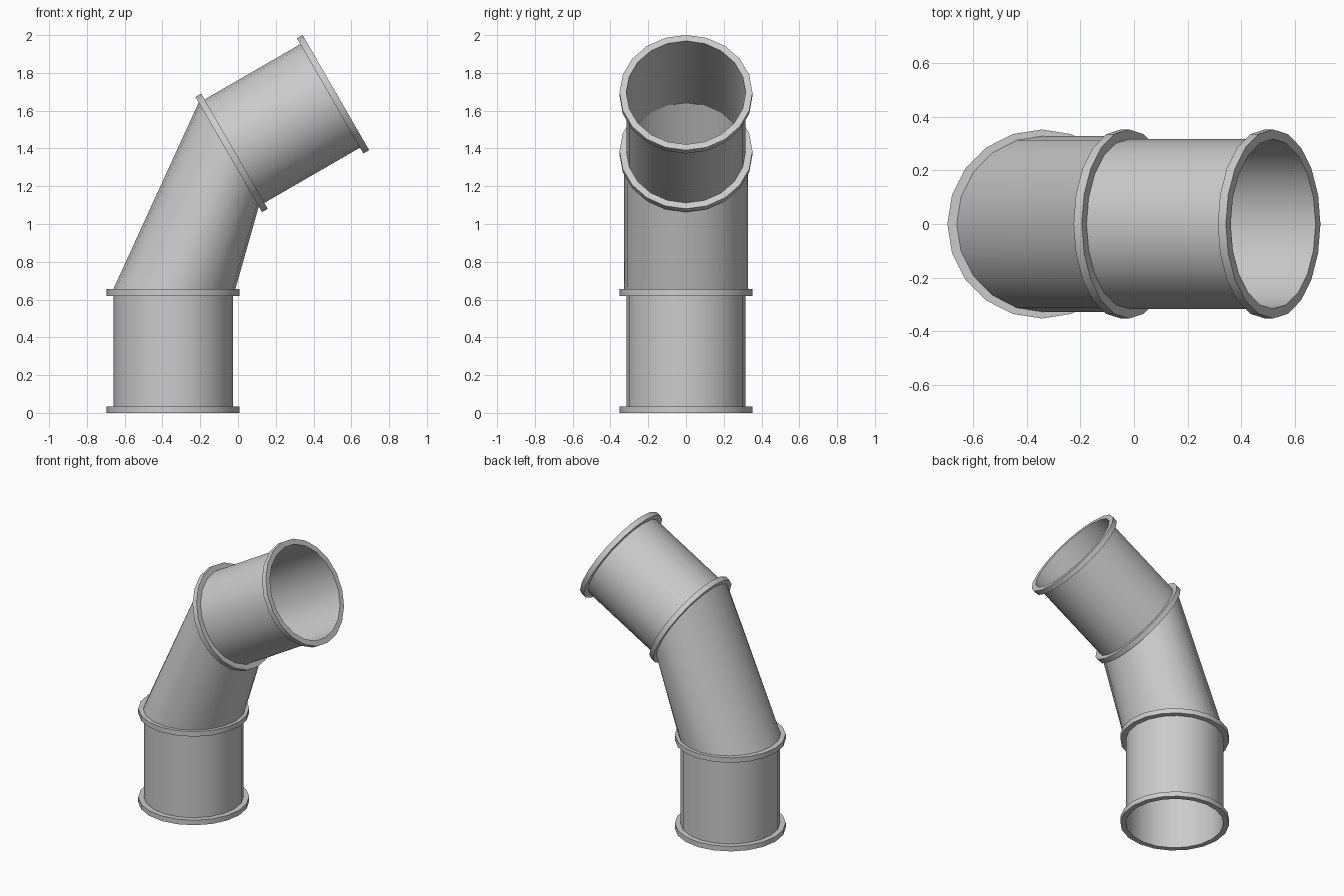
import bpy, bmesh, math
from mathutils import Matrix, Vector

if "Cube" in bpy.data.objects:
    bpy.data.objects.remove(bpy.data.objects["Cube"])

SIDES = 20
PIPE_R, FLANGE_R, FLANGE_T, LENGTH = 0.316, 0.352, 0.035, 0.655
LOWER = Matrix.Translation((-0.343, 0, 0))
UPPER = Matrix.Translation((-0.049, 0, 1.368)) @ Matrix.Rotation(math.radians(60), 4, 'Y')


def ring(rx, ry, z, matrix):
    pts = []
    for i in range(SIDES):
        a = 2 * math.pi * i / SIDES
        pts.append(matrix @ Vector((rx * math.cos(a), ry * math.sin(a), z)))
    return pts


def loft(name, rings, closed=False):
    bm = bmesh.new()
    loops = [[bm.verts.new(p) for p in r] for r in rings]
    pairs = list(zip(loops, loops[1:]))
    if closed:
        pairs.append((loops[-1], loops[0]))
    for a, b in pairs:
        for i in range(SIDES):
            j = (i + 1) % SIDES
            bm.faces.new((a[i], a[j], b[j], b[i]))
    mesh = bpy.data.meshes.new(name)
    bm.to_mesh(mesh)
    bm.free()
    obj = bpy.data.objects.new(name, mesh)
    bpy.context.collection.objects.link(obj)
    bpy.ops.object.select_all(action='DESELECT')
    obj.select_set(True)
    bpy.context.view_layer.objects.active = obj
    bpy.ops.object.shade_smooth_by_angle(angle=math.radians(30))


def flange(name, z, matrix):
    top = z + FLANGE_T
    profile = [(PIPE_R, z), (FLANGE_R, z), (FLANGE_R, top), (PIPE_R, top)]
    # outward-facing closed ring
    loft(name, [ring(r, r, h, matrix) for r, h in profile], closed=True)


# Straight sections: open pipe with a flange at each end
for label, m in (("lower", LOWER), ("upper", UPPER)):
    loft(label + "_pipe", [ring(PIPE_R, PIPE_R, FLANGE_T, m),
                           ring(PIPE_R, PIPE_R, LENGTH - FLANGE_T, m)])
    flange(label + "_pipe_start_flange", 0, m)
    flange(label + "_pipe_end_flange", LENGTH - FLANGE_T, m)

# Slanted elbow joining the two straight sections
loft("elbow_pipe", [ring(0.323, 0.328, LENGTH, LOWER @ Matrix.Translation((0.006, 0, 0))),
                    ring(0.318, 0.328, 0, UPPER)])
